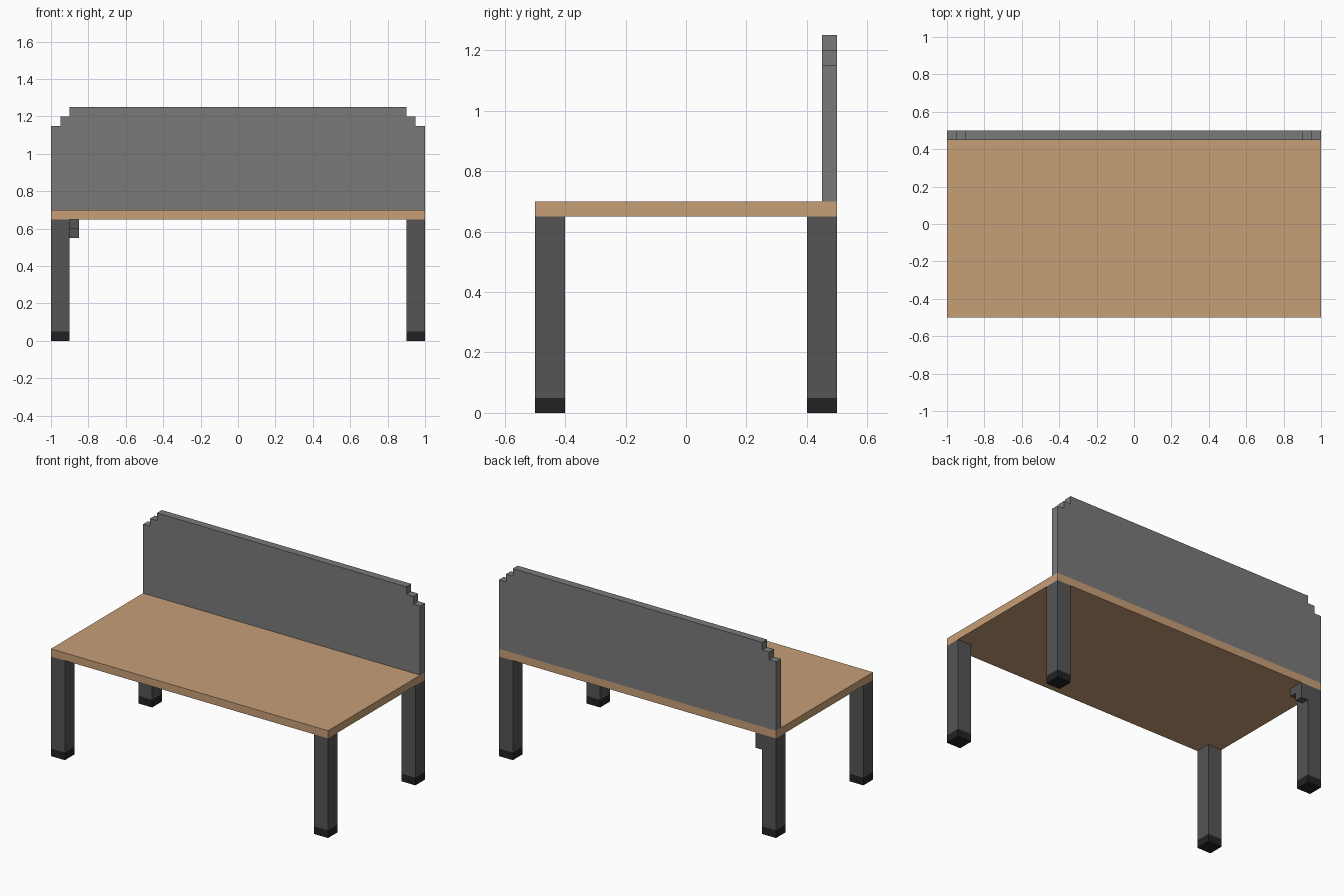
import bpy
import bmesh

old = bpy.data.objects.get("Cube")
if old:
    bpy.data.objects.remove(old, do_unlink=True)


def material(name, r, g, b):
    m = bpy.data.materials.new(name)
    m.use_nodes = True
    m.diffuse_color = (r, g, b, 1)
    bsdf = next(n for n in m.node_tree.nodes if n.type == 'BSDF_PRINCIPLED')
    bsdf.inputs["Base Color"].default_value = (r, g, b, 1)
    bsdf.inputs["Roughness"].default_value = 0.8
    return m


wood = material("light wood", 0.57, 0.345, 0.185)
panel_grey = material("panel grey", 0.195, 0.195, 0.195)
leg_grey = material("dark grey", 0.09, 0.09, 0.09)
foot_black = material("foot black", 0.016, 0.016, 0.016)


def extrude_profile(name, points, axis, start, depth, mat):
    """Extrude a closed outline along x or y; points are (other axis, z)."""
    bm = bmesh.new()
    if axis == 'y':
        verts = [bm.verts.new((a, start, z)) for a, z in points]
        step = (0, depth, 0)
    else:
        verts = [bm.verts.new((start, a, z)) for a, z in points]
        step = (depth, 0, 0)
    face = bm.faces.new(verts)
    new = bmesh.ops.extrude_face_region(bm, geom=[face])["geom"]
    bmesh.ops.translate(bm, vec=step,
                        verts=[g for g in new if isinstance(g, bmesh.types.BMVert)])
    bmesh.ops.recalc_face_normals(bm, faces=bm.faces)
    mesh = bpy.data.meshes.new(name)
    bm.to_mesh(mesh)
    bm.free()
    mesh.materials.append(mat)
    obj = bpy.data.objects.new(name, mesh)
    bpy.context.collection.objects.link(obj)
    return obj


def box(name, x0, x1, y0, y1, z0, z1, mat):
    return extrude_profile(name, [(x0, z0), (x1, z0), (x1, z1), (x0, z1)],
                           'y', y0, y1 - y0, mat)


# Table top
box("table_top", -1, 1, -0.5, 0.5, 0.65, 0.70, wood)

# Back panel with stepped upper corners
half = [(1, 0.70), (1, 1.15), (0.95, 1.15), (0.95, 1.20), (0.90, 1.20), (0.90, 1.25)]
outline = half + [(-x, z) for x, z in reversed(half)]
extrude_profile("back_panel", outline, 'y', 0.45, 0.05, panel_grey)

# Four legs, each with a black foot
for side, x in (("right", -1.0), ("left", 0.9)):
    for end, y in (("front", -0.5), ("back", 0.4)):
        box(f"{end}_{side}_leg", x, x + 0.1, y, y + 0.1, 0.05, 0.65, leg_grey)
        box(f"{end}_{side}_foot", x, x + 0.1, y, y + 0.1, 0, 0.05, foot_black)

# Small stepped bracket beside the back right leg
extrude_profile("leg_bracket",
                [(0.40, 0.65), (0.40, 0.60), (0.45, 0.60),
                 (0.45, 0.55), (0.50, 0.55), (0.50, 0.65)],
                'x', -0.90, 0.05, leg_grey)
